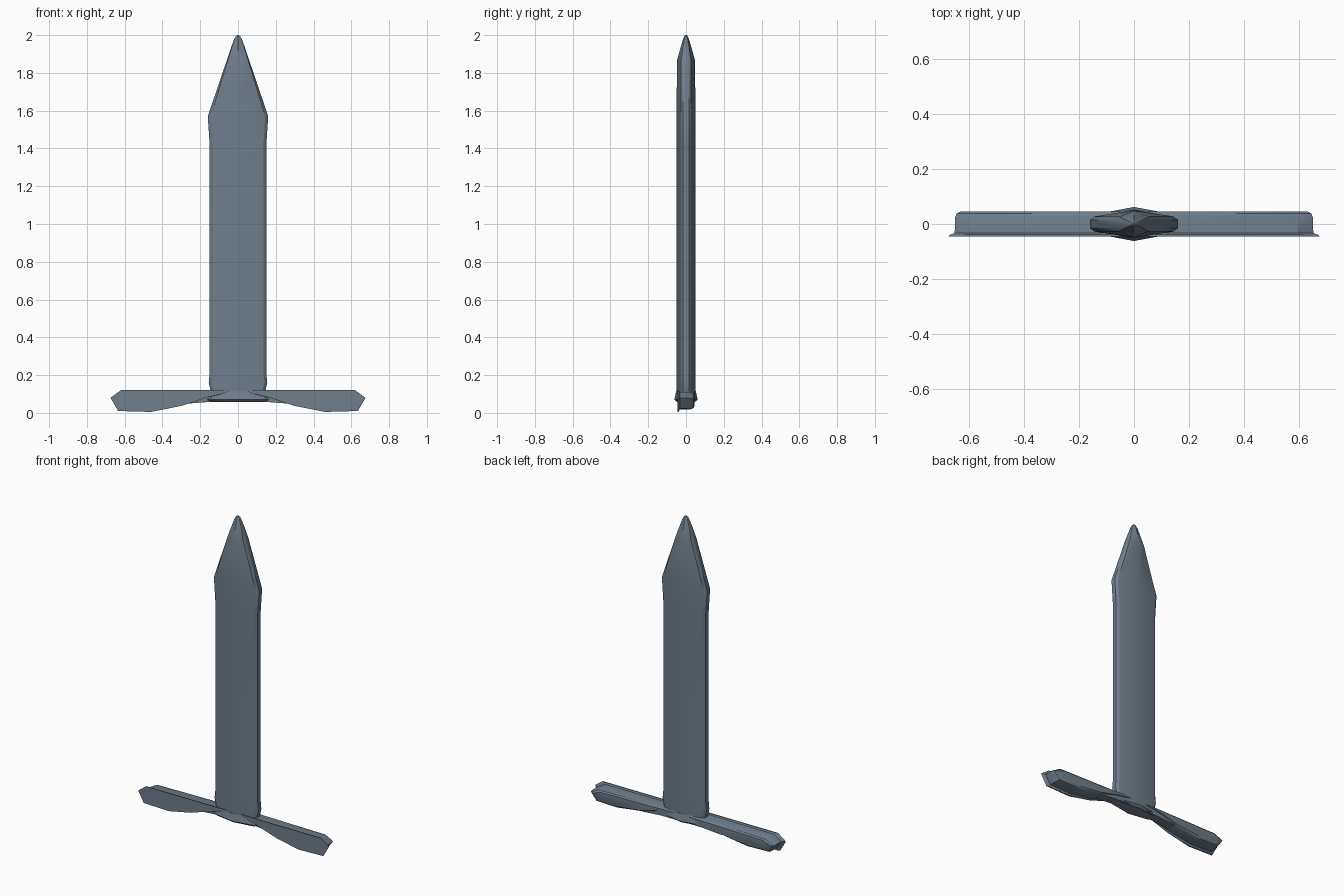
import bpy, bmesh

if "Cube" in bpy.data.objects:
    bpy.data.objects.remove(bpy.data.objects["Cube"])

steel = bpy.data.materials.new("slate steel")
steel.diffuse_color = (0.16, 0.21, 0.26, 1)
steel.use_nodes = True
steel.node_tree.nodes["Principled BSDF"].inputs["Base Color"].default_value = steel.diffuse_color


def loft(name, rings):
    """Skin closed rings of equal size and cap both ends."""
    bm = bmesh.new()
    rows = [[bm.verts.new(p) for p in ring] for ring in rings]
    n = len(rows[0])
    for a, b in zip(rows, rows[1:]):
        for i in range(n):
            j = (i + 1) % n
            bm.faces.new((a[i], a[j], b[j], b[i]))
    bm.faces.new(rows[0])
    bm.faces.new(rows[-1])
    bmesh.ops.recalc_face_normals(bm, faces=bm.faces[:])
    mesh = bpy.data.meshes.new(name)
    bm.to_mesh(mesh)
    bm.free()
    mesh.materials.append(steel)
    obj = bpy.data.objects.new(name, mesh)
    bpy.context.collection.objects.link(obj)
    bpy.ops.object.select_all(action='DESELECT')
    obj.select_set(True)
    bpy.context.view_layer.objects.active = obj
    bpy.ops.object.shade_smooth_by_angle(angle=0.5)
    return obj


def section(z, w, d):
    """Flattened diamond with a central ridge and blunt rounded edges."""
    e, s, k = d * 0.3, d * 0.55, w * 0.9
    return [(0, -d, z), (k, -s, z), (w, -e, z), (w, e, z), (k, s, z),
            (0, d, z), (-k, s, z), (-w, e, z), (-w, -e, z), (-k, -s, z)]


# Blade: height, half width, half depth
loft("blade", [section(*r) for r in [
    (0.09, 0.143, 0.05), (0.125, 0.147, 0.05), (0.16, 0.155, 0.05),
    (0.21, 0.15, 0.05), (1.42, 0.15, 0.05), (1.57, 0.16, 0.05),
    (1.865, 0.06, 0.048), (1.93, 0.038, 0.03), (1.975, 0.022, 0.017),
    (1.993, 0.012, 0.01), (2.0, 0.004, 0.004)]])

# Flared collar under the blade
loft("collar", [section(*r) for r in [
    (0.057, 0.14, 0.046), (0.07, 0.165, 0.062), (0.115, 0.13, 0.052)]])

# Guard wings: flat front plate with a narrower rounded body behind
outline = [(0.05, 0.12), (0.62, 0.12), (0.675, 0.08), (0.635, 0.01),
           (0.46, 0.005), (0.30, 0.037), (0.17, 0.08), (0.06, 0.108)]
layers = [(-0.045, 1.0, 0.0), (-0.039, 0.98, 0.006), (-0.033, 0.80, 0.022),
          (0.025, 0.78, 0.024), (0.039, 0.68, 0.030), (0.046, 0.50, 0.045)]
for side, name in ((1, "right_guard_wing"), (-1, "left_guard_wing")):
    rings = []
    for y, s, inset in layers:
        ring = []
        for i, (x, z) in enumerate(outline):
            if i in (1, 2, 3):
                x -= inset
            mid = 0.07 if x > 0.2 else 0.09
            ring.append((side * x, y, mid + (z - mid) * s))
        rings.append(ring)
    loft(name, rings)

# Inner braces joining the wing backs to the collar
for side, name in ((1, "right_brace"), (-1, "left_brace")):
    loft(name, [[(side * x, y, z0), (side * x, y + 0.0, z1),
                 (side * x, 0.04, z1), (side * x, 0.04, z0)]
                for x, y, z0, z1 in [(0.0, -0.02, 0.06, 0.105),
                                     (0.15, -0.02, 0.058, 0.105),
                                     (0.28, -0.02, 0.048, 0.105)]])
